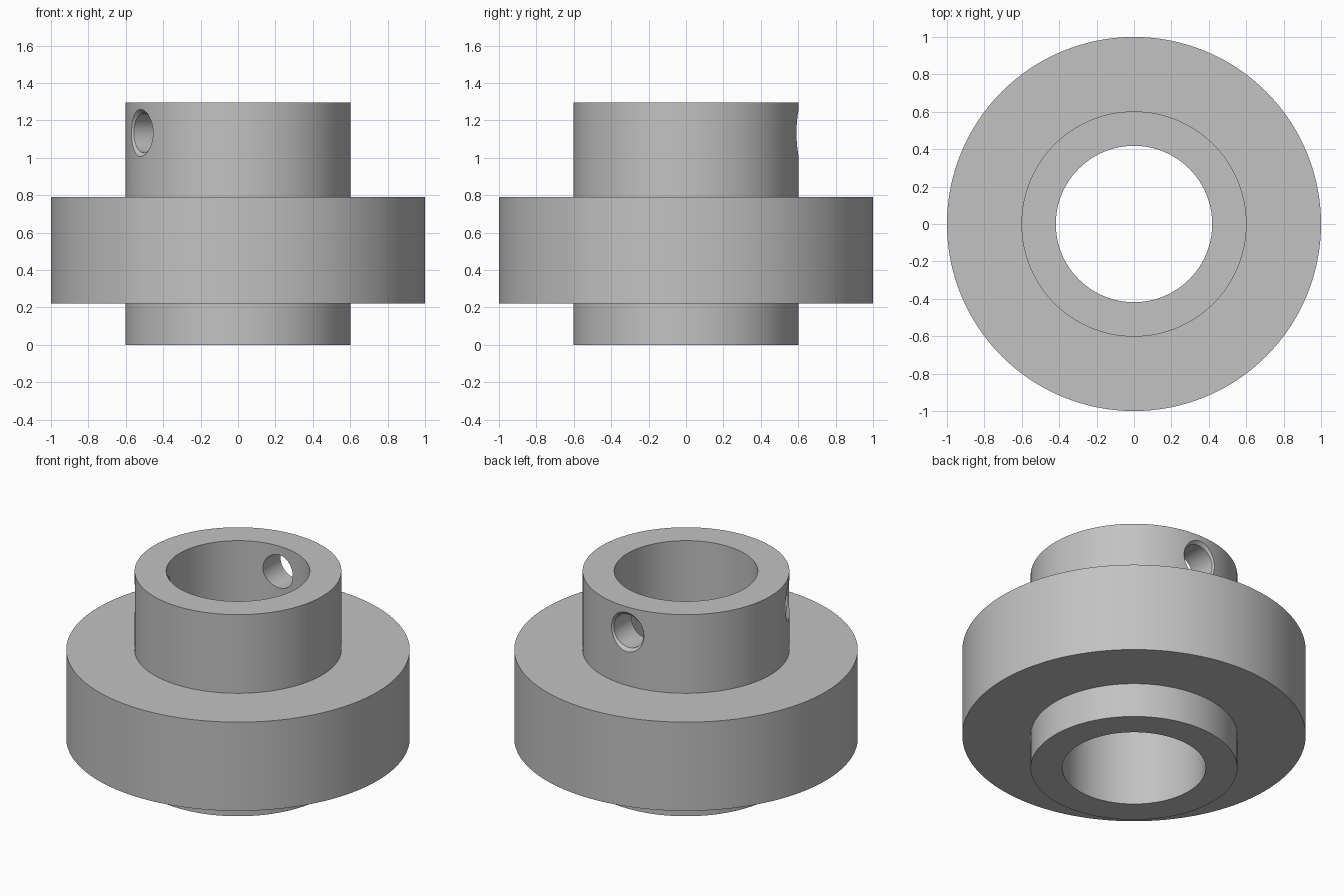
import bpy
import bmesh
import math
from mathutils import Matrix, Vector

if "Cube" in bpy.data.objects:
    bpy.data.objects.remove(bpy.data.objects["Cube"], do_unlink=True)

HUB_R, BORE_R, FLANGE_R = 0.602, 0.418, 1.0
FLANGE_LOW, FLANGE_HIGH, TOP = 0.22, 0.79, 1.295
HOLE_Z, HOLE_R, CHAMFER = 1.133, 0.106, 0.02

# Plain grey material
grey = bpy.data.materials.new("plain_grey")
grey.use_nodes = True
grey.diffuse_color = (0.54, 0.54, 0.54, 1)
grey.node_tree.nodes["Principled BSDF"].inputs["Base Color"].default_value = grey.diffuse_color


def lathe(name, profile, sides):
    """Spin a closed (radius, height) profile around z."""
    bm = bmesh.new()
    points = [bm.verts.new((r, 0, z)) for r, z in profile]
    edges = [bm.edges.new((a, b)) for a, b in zip(points, points[1:] + points[:1])]
    bmesh.ops.spin(bm, geom=points + edges, cent=(0, 0, 0), axis=(0, 0, 1),
                   angle=math.tau, steps=sides, use_duplicate=False)
    bmesh.ops.remove_doubles(bm, verts=bm.verts, dist=1e-5)
    bmesh.ops.recalc_face_normals(bm, faces=bm.faces)
    mesh = bpy.data.meshes.new(name)
    bm.to_mesh(mesh)
    bm.free()
    mesh.materials.append(grey)
    obj = bpy.data.objects.new(name, mesh)
    bpy.context.collection.objects.link(obj)
    return obj


# Flanged collar with a through bore
collar = lathe("flanged_collar", [
    (BORE_R, 0), (HUB_R, 0), (HUB_R, FLANGE_LOW), (FLANGE_R, FLANGE_LOW),
    (FLANGE_R, FLANGE_HIGH), (HUB_R, FLANGE_HIGH), (HUB_R, TOP), (BORE_R, TOP)], 128)
bpy.context.view_layer.objects.active = collar

# Two chamfered set screw holes, a third of a turn apart
reach = 0.1
for degrees in (90, 210):
    cutter = lathe("screw_hole_cutter", [
        (0, 0.25), (HOLE_R, 0.25), (HOLE_R, HUB_R - CHAMFER),
        (HOLE_R + CHAMFER + reach, HUB_R + reach), (0, HUB_R + reach)], 48)
    angle = math.radians(degrees)
    direction = Vector((math.cos(angle), math.sin(angle), 0))
    cutter.matrix_world = (Matrix.Translation((0, 0, HOLE_Z))
                           @ direction.to_track_quat("Z", "Y").to_matrix().to_4x4())
    cutter.hide_render = True
    cut = collar.modifiers.new("screw_hole", "BOOLEAN")
    cut.operation = "DIFFERENCE"
    cut.solver = "EXACT"
    cut.object = cutter
    bpy.context.view_layer.update()
    bpy.ops.object.modifier_apply(modifier=cut.name)
    bpy.data.objects.remove(cutter, do_unlink=True)

# Smooth walls with crisp rims
for obj in bpy.context.selected_objects:
    obj.select_set(False)
collar.select_set(True)
bpy.ops.object.shade_smooth_by_angle(angle=math.radians(25))
